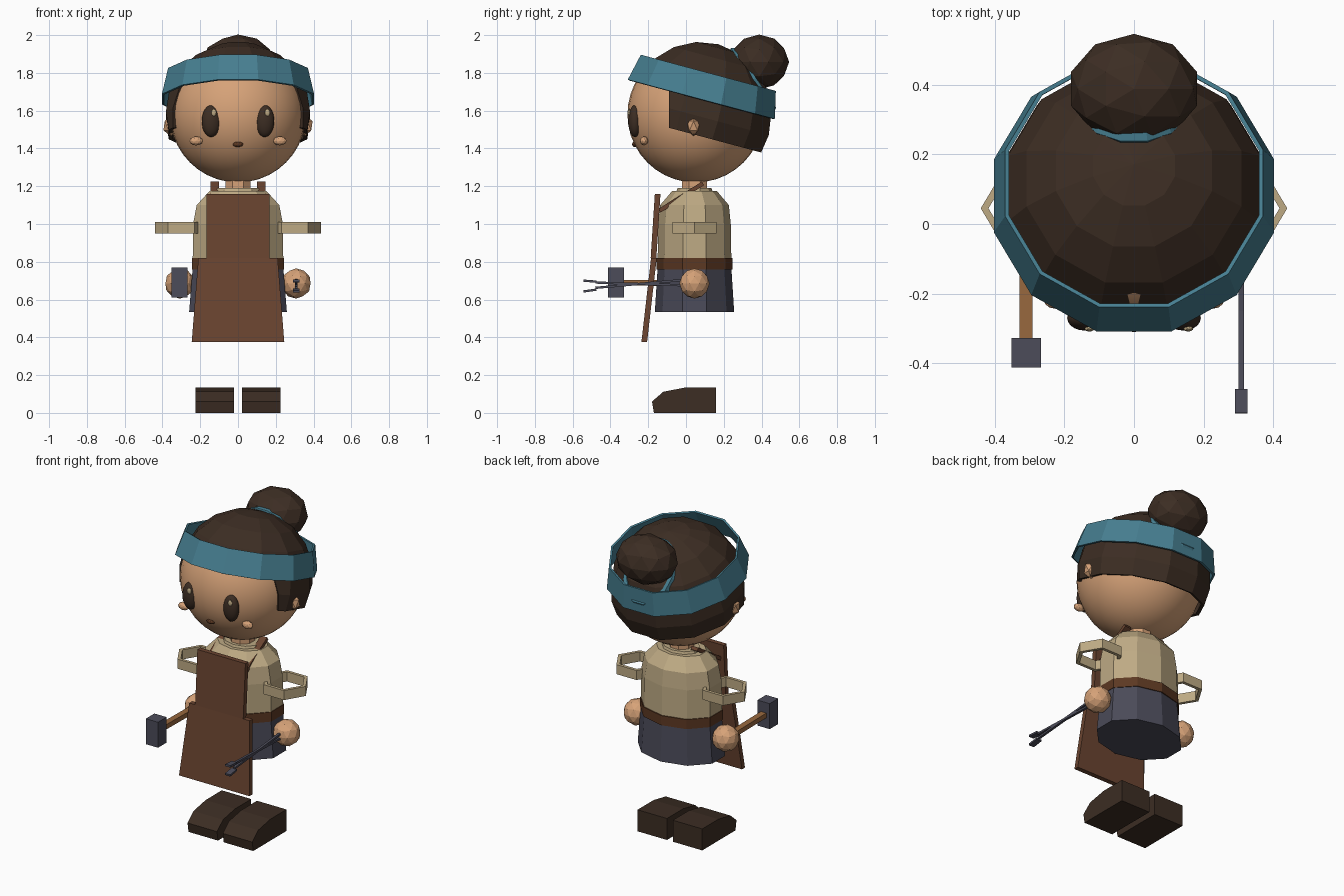
import bpy, bmesh, math
from mathutils import Matrix, Vector

cube = bpy.data.objects.get("Cube")
if cube:
    bpy.data.objects.remove(cube, do_unlink=True)


def material(name, rgb):
    lin = [(c / 255 / 12.92 if c < 11 else ((c / 255 + 0.055) / 1.055) ** 2.4) for c in rgb] + [1]
    m = bpy.data.materials.new(name)
    m.use_nodes = True
    m.diffuse_color = lin
    m.node_tree.nodes["Principled BSDF"].inputs["Base Color"].default_value = lin
    return m


skin = material("skin", (214, 162, 120))
hair_mat = material("dark brown hair", (60, 45, 35))
teal = material("teal cloth", (70, 126, 144))
linen = material("linen", (190, 170, 132))
leather = material("apron leather", (106, 68, 48))
belt_mat = material("belt leather", (92, 56, 34))
slate = material("slate cloth", (74, 74, 88))
iron = material("iron", (76, 76, 90))
wood = material("wood", (152, 104, 62))

CY = 0.045                     # depth of the body axis
TILT = Matrix.Translation((0, 0.07, 1.57)) @ Matrix.Rotation(math.radians(-15), 4, 'X')


def finish(bm, name, mat, smooth=False):
    bmesh.ops.recalc_face_normals(bm, faces=bm.faces[:])
    me = bpy.data.meshes.new(name)
    bm.to_mesh(me)
    bm.free()
    me.materials.append(mat)
    for p in me.polygons:
        p.use_smooth = smooth
    ob = bpy.data.objects.new(name, me)
    bpy.context.collection.objects.link(ob)
    return ob


def place(loc, scale=(1, 1, 1)):
    return Matrix.Translation(loc) @ Matrix.Diagonal((*scale, 1))


def ball(name, loc, scale, mat, smooth=False, sub=2):
    bm = bmesh.new()
    bmesh.ops.create_icosphere(bm, subdivisions=sub, radius=1, matrix=place(loc, scale))
    return finish(bm, name, mat, smooth)


def box(name, loc, size, mat):
    bm = bmesh.new()
    bmesh.ops.create_cube(bm, size=1, matrix=place(loc, size))
    return finish(bm, name, mat)


def bar(name, a, b, w, h, mat):
    """Straight bar of width w (x) and height h between two points."""
    a, b = Vector(a), Vector(b)
    d = b - a
    bm = bmesh.new()
    m = Matrix.Translation((a + b) / 2) @ d.to_track_quat('Y', 'Z').to_matrix().to_4x4()
    bmesh.ops.create_cube(bm, size=1, matrix=m @ Matrix.Diagonal((w, d.length, h, 1)))
    return finish(bm, name, mat)


def loft(name, rings, n, mat, matrix, turn=0.0, caps=True):
    """Stack of n-sided rings given as (z, rx, ry)."""
    bm = bmesh.new()
    rows = []
    for z, rx, ry in rings:
        angles = [turn + math.tau * i / n for i in range(n)]
        rows.append([bm.verts.new((rx * math.cos(t), ry * math.sin(t), z)) for t in angles])
    for lo, hi in zip(rows, rows[1:]):
        for i in range(n):
            j = (i + 1) % n
            bm.faces.new((lo[i], lo[j], hi[j], hi[i]))
    if caps:
        bm.faces.new(rows[0][::-1])
        bm.faces.new(rows[-1])
    bm.transform(matrix)
    return finish(bm, name, mat)


def prism(name, outline, thick, mat, matrix):
    """Extrude an outline drawn in local XY along local Z."""
    bm = bmesh.new()
    f = bm.faces.new([bm.verts.new((x, y, 0)) for x, y in outline])
    ext = bmesh.ops.extrude_face_region(bm, geom=[f])
    bmesh.ops.translate(bm, vec=(0, 0, thick), verts=[v for v in ext["geom"] if isinstance(v, bmesh.types.BMVert)])
    bm.transform(matrix)
    return finish(bm, name, mat)


def solidify(ob, t):
    mod = ob.modifiers.new("thickness", 'SOLIDIFY')
    mod.thickness = t
    mod.offset = -1


# Body
axis = Matrix.Translation((0, CY, 0))
rot = math.pi / 10
loft("skirt", [(0.535, 0.272, 0.21), (0.77, 0.252, 0.195)], 10, slate, axis, rot)
loft("belt", [(0.76, 0.256, 0.202), (0.82, 0.256, 0.202)], 10, belt_mat, axis, rot)
loft("shirt", [(0.82, 0.252, 0.195), (1.0, 0.25, 0.192), (1.1, 0.23, 0.182), (1.175, 0.158, 0.118)],
     10, linen, axis, rot)
loft("collar", [(1.16, 0.125, 0.1), (1.19, 0.115, 0.09)], 10, linen, axis, rot)
loft("neck", [(1.15, 0.073, 0.073), (1.27, 0.073, 0.073)], 8, skin, axis, math.pi / 8)

# Apron: upright panels leaning slightly, drawn in XZ and extruded backwards
def panel(name, z0, z1, w0, w1, y0, y1):
    shear = Matrix(((1, 0, 0, 0), (0, (y1 - y0) / (z1 - z0), 1, y0), (0, 1, 0, z0), (0, 0, 0, 1)))
    h = z1 - z0
    prism(name, [(-w0, 0), (w0, 0), (w1, h), (-w1, h)], 0.03, leather, shear)


panel("apron_bib", 0.82, 1.16, 0.167, 0.167, -0.187, -0.165)
panel("apron_skirt", 0.375, 0.82, 0.245, 0.21, -0.236, -0.185)

# Paired parts
shoe_side = [(-0.17, 0), (-0.18, 0.06), (-0.12, 0.112), (0, 0.135), (0.16, 0.135), (0.16, 0)]
YZ = Matrix(((0, 0, 1, 0), (1, 0, 0, 0), (0, 1, 0, 0), (0, 0, 0, 1)))
for side, s in (("left", 1), ("right", -1)):
    prism(side + "_shoe", shoe_side, 0.205, hair_mat, Matrix.Translation((0.1225 * s - 0.1025, 0, 0)) @ YZ)
    bar(side + "_apron_strap", (0.122 * s, -0.14, 1.07), (0.122 * s, 0.09, 1.215), 0.045, 0.022, leather)
    cuff = loft(side + "_sleeve_ring", [(0.95, 0.14, 0.136), (1.01, 0.14, 0.136)], 6, linen,
                Matrix.Translation((0.3 * s, CY, 0)), 0, False)
    solidify(cuff, 0.022)
    ball(side + "_hand", (0.308 * s, CY, 0.685), [0.08] * 3, skin)
    ball(side + "_eye", (0.142 * s, -0.27, 1.545), (0.05, 0.036, 0.085), hair_mat, True, 3)
    ball(side + "_eye_glint", (0.142 * s + 0.014, -0.301, 1.59), (0.014, 0.008, 0.02), linen)
    ball(side + "_cheek", (0.222 * s, -0.222, 1.44), (0.036, 0.022, 0.024), skin)
    ball(side + "_ear", (0.355 * s, 0.04, 1.52), (0.045, 0.04, 0.055), skin, False, 1)

# Head
bm = bmesh.new()
bmesh.ops.create_uvsphere(bm, u_segments=32, v_segments=20, radius=0.36, matrix=place((0, 0.05, 1.58)))
finish(bm, "head", skin, True)
ball("mouth", (0, -0.272, 1.422), (0.028, 0.014, 0.015), belt_mat)

# Hair cap: tilted dome, cut along the nape and opened at the face
bm = bmesh.new()
bmesh.ops.create_uvsphere(bm, u_segments=12, v_segments=10, radius=0.395,
                          matrix=Matrix.Rotation(math.pi / 12, 4, 'Z'))


def cut(co, no, clear=False):
    bmesh.ops.bisect_plane(bm, geom=bm.verts[:] + bm.edges[:] + bm.faces[:], plane_co=co,
                           plane_no=no, clear_inner=clear)


cut((0, 0, -0.1), (0, 0, 1), True)
cut((0, 0, 0.13), (0, 0, 1))
inv = TILT.inverted()
cut(inv @ Vector((0, -0.09, 1.6)), inv.to_3x3() @ Vector((0, 1, 0)))
face_gap = [f for f in bm.faces if f.calc_center_median().z < 0.13
            and (TILT @ f.calc_center_median()).y < -0.09]
bmesh.ops.delete(bm, geom=face_gap, context='FACES')
bm.transform(TILT)
solidify(finish(bm, "hair", hair_mat), 0.02)
ball("hair_bun", (0, 0.388, 1.858), (0.19, 0.158, 0.145), hair_mat)

# Headband and the tie round the bun
band = loft("headband", [(0.09, 0.417, 0.417), (0.235, 0.383, 0.383)], 12, teal,
            TILT @ Matrix.Translation((0, -0.013, 0)), math.pi / 12, False)
solidify(band, 0.012)
bpy.ops.mesh.primitive_torus_add(major_radius=0.183, minor_radius=0.026, major_segments=14,
                                 minor_segments=6, location=(0, 0.352, 1.762),
                                 rotation=(math.radians(-56), 0, 0))
tie = bpy.context.object
tie.name = "bun_tie"
tie.scale = (0.82, 1, 1)
tie.data.materials.append(teal)

# Hammer in the right hand
box("hammer_head", (-0.31, -0.37, 0.69), (0.085, 0.085, 0.16), iron)
bar("hammer_handle", (-0.31, 0.03, 0.685), (-0.31, -0.34, 0.69), 0.038, 0.03, wood)

# Tongs in the left hand
for name, z0, z1, tip in (("upper", 0.675, 0.69, 0.7), ("lower", 0.705, 0.662, 0.643)):
    bar(name + "_tong_arm", (0.308, 0, z0), (0.308, -0.48, z1), 0.015, 0.012, iron)
    bar(name + "_tong_tip", (0.308, -0.475, (z1 + tip) / 2), (0.308, -0.543, tip), 0.036, 0.012, iron)
